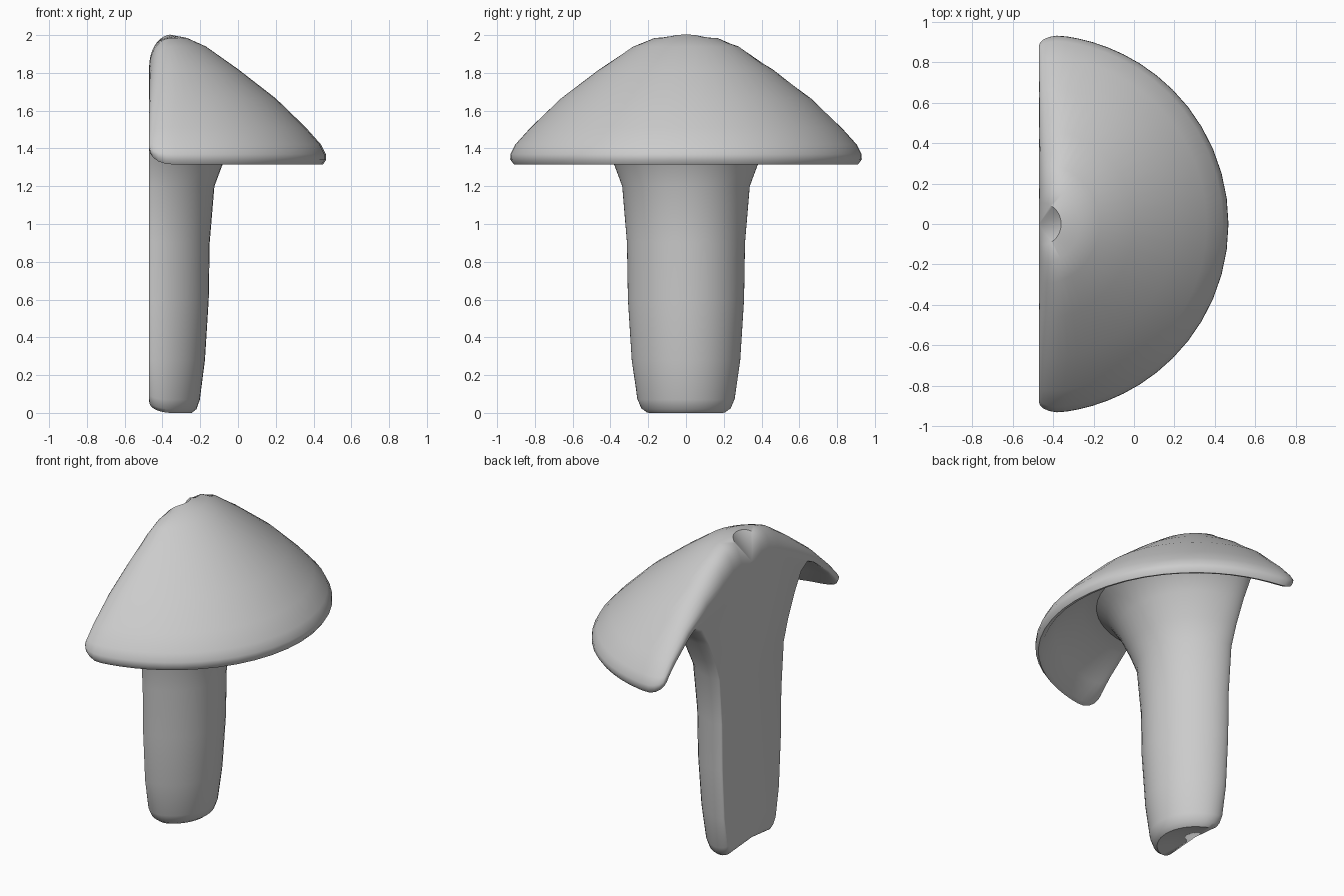
import bpy, bmesh
from math import sin, cos, pi, sqrt

if "Cube" in bpy.data.objects:
    bpy.data.objects.remove(bpy.data.objects["Cube"])

# Half mushroom: full revolve profile (r, z), paired with the smaller
# outline (r, z) it rounds down to on the flat cut side
PAIRS = [
    # cap top
    ((0, 2.0), (0, 1.84)), ((.11, 2.003), (.10, 1.83)), ((.20, 1.985), (.18, 1.82)),
    ((.30, 1.94), (.28, 1.78)), ((.47, 1.82), (.45, 1.715)), ((.67, 1.665), (.64, 1.615)),
    ((.83, 1.51), (.80, 1.49)), ((.91, 1.42), (.86, 1.43)),
    # rim
    ((.935, 1.37), (.88, 1.41)), ((.937, 1.34), (.875, 1.40)), ((.92, 1.315), (.86, 1.40)),
    # hollow underside
    ((.895, 1.325), (.845, 1.42)), ((.82, 1.43), (.78, 1.48)), ((.66, 1.575), (.63, 1.595)),
    ((.58, 1.605), (.57, 1.625)), ((.52, 1.56), (.505, 1.59)), ((.455, 1.46), (.44, 1.48)),
    # stem
    ((.39, 1.32), (.37, 1.33)), ((.345, 1.2), (.325, 1.2)), ((.32, .9), (.30, .9)),
    ((.315, .6), (.295, .6)), ((.295, .28), (.275, .28)), ((.268, .07), (.24, .10)),
    ((.25, .02), (.215, .07)), ((.225, 0), (.19, .06)), ((0, 0), (0, .06)),
]
CUT_X, ROUND, SEGS = -.47, .12, 36


def point(pair, phi):
    (r, z), (re, ze) = pair
    t = min(1, r * sin(phi) / ROUND)
    f = sqrt(max(0, 1 - (1 - t) ** 2))
    rr, zz = re + (r - re) * f, ze + (z - ze) * f
    return (CUT_X + rr * sin(phi), rr * cos(phi), zz)


bm = bmesh.new()
# stations crowd towards the cut side so its edge rounds smoothly
angles = [pi / 2 * (1 - cos(pi * k / SEGS)) for k in range(SEGS + 1)]
rows = []
for pair in PAIRS:
    if pair[0][0] == 0:
        rows.append([bm.verts.new(point(pair, 0))] * (SEGS + 1))
    else:
        rows.append([bm.verts.new(point(pair, a)) for a in angles])

# revolved skin
for a, b in zip(rows, rows[1:]):
    for k in range(SEGS):
        quad = list(dict.fromkeys((a[k], b[k], b[k + 1], a[k + 1])))
        bm.faces.new(quad)

# flat cut face
bm.faces.new([r[0] for r in rows] + [r[-1] for r in rows[-2:0:-1]])
bmesh.ops.recalc_face_normals(bm, faces=bm.faces)

mesh = bpy.data.meshes.new("half_mushroom")
bm.to_mesh(mesh)
bm.free()
obj = bpy.data.objects.new("half_mushroom", mesh)
bpy.context.collection.objects.link(obj)
bpy.context.view_layer.objects.active = obj
obj.select_set(True)
bpy.ops.object.shade_smooth_by_angle(angle=.8)
